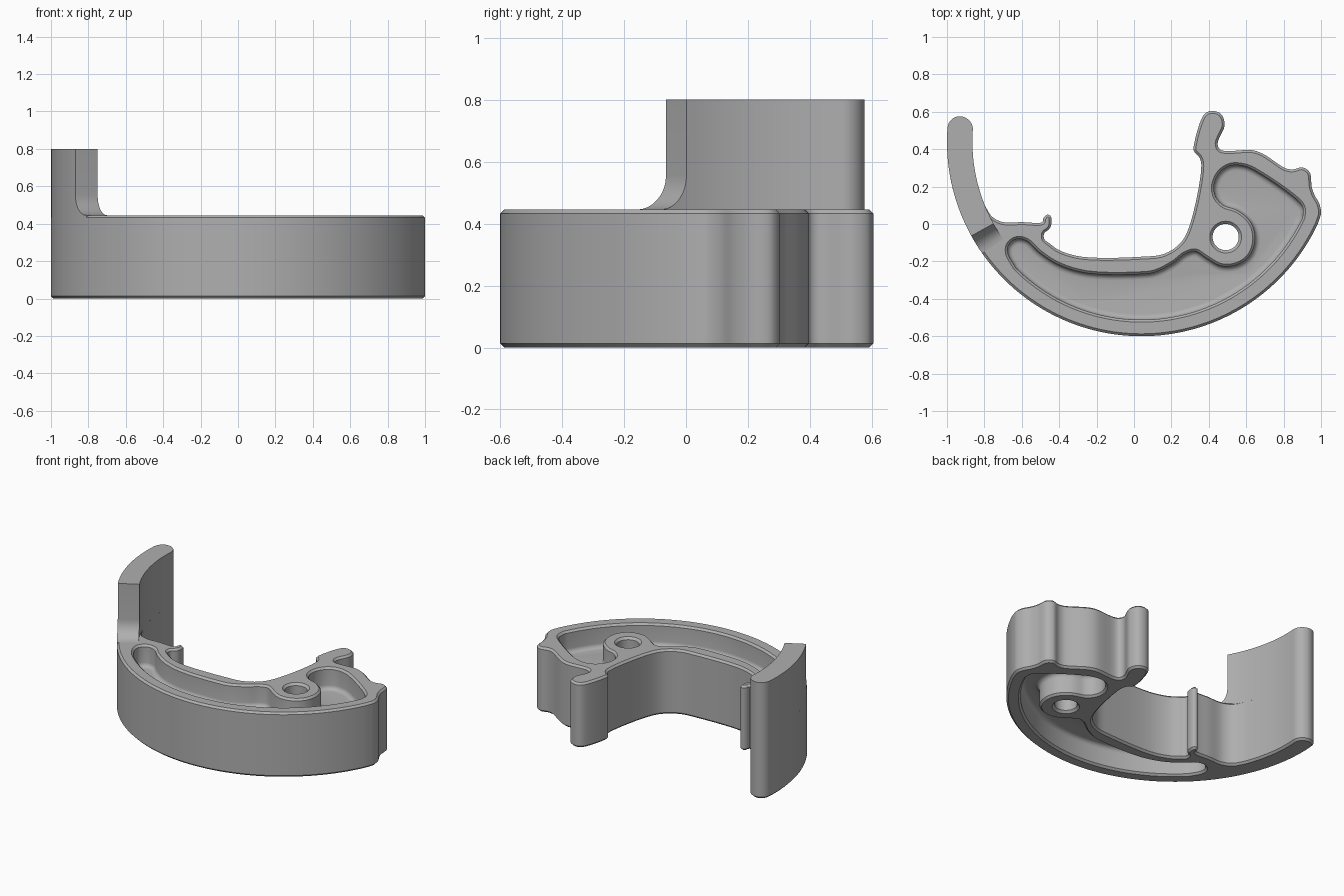
import bpy, bmesh
from math import sin, cos, pi, radians
from mathutils import Vector

cube = bpy.data.objects.get("Cube")
if cube:
    bpy.data.objects.remove(cube, do_unlink=True)

grey = bpy.data.materials.new("plain grey")
grey.use_nodes = True
tone = (0.43, 0.43, 0.43, 1)
grey.diffuse_color = tone
grey.node_tree.nodes["Principled BSDF"].inputs["Base Color"].default_value = tone

CENTRE = Vector((0.04, 0.44))      # centre of the large outer curve
R_OUT, R_IN = 1.04, 0.904          # arm outer and inner radius
R_MID, R_TIP = (R_OUT + R_IN) / 2, (R_OUT - R_IN) / 2
BODY_TOP, ARM_TOP, CHAMFER = 0.445, 0.8, 0.013
TIP, ARM_END = -184, -151          # arm end angles in degrees


def polar(angle, radius):
    a = radians(angle)
    return CENTRE + Vector((cos(a), sin(a))) * radius


def arc(a0, a1, radius, steps):
    return [polar(a0 + (a1 - a0) * i / steps, radius) for i in range(steps + 1)]


def spline(points, steps=5):
    """Centripetal curve through the points."""
    p = [Vector(q) for q in points]
    p = [2 * p[0] - p[1]] + p + [2 * p[-1] - p[-2]]
    out = []
    for a, b, c, d in zip(p, p[1:], p[2:], p[3:]):
        da, db, dc = [(v - u).length ** 0.5 for u, v in ((a, b), (b, c), (c, d))]
        m1 = ((b - a) / da - (c - a) / (da + db) + (c - b) / db) * db
        m2 = ((c - b) / db - (d - b) / (db + dc) + (d - c) / dc) * db
        for i in range(steps):
            t = i / steps
            out.append(b + m1 * t + (3 * (c - b) - 2 * m1 - m2) * t ** 2
                       + (2 * (b - c) + m1 + m2) * t ** 3)
    return out + [p[-2]]


def clean(loop):
    """Drop doubled points and wind the loop counter-clockwise."""
    loop = [p for i, p in enumerate(loop) if (p - loop[i - 1]).length > 0.001]
    area = sum(loop[i - 1].cross(p) for i, p in enumerate(loop))
    return loop if area > 0 else loop[::-1]


def inset(loop, amount):
    out = []
    for i, p in enumerate(loop):
        e = (p - loop[i - 1]).normalized() + (loop[(i + 1) % len(loop)] - p).normalized()
        e.normalize()
        out.append(p + Vector((-e.y, e.x)) * amount)
    return out


def finish(name, bm):
    bmesh.ops.recalc_face_normals(bm, faces=bm.faces)
    mesh = bpy.data.meshes.new(name)
    bm.to_mesh(mesh)
    bm.free()
    mesh.materials.append(grey)
    obj = bpy.data.objects.new(name, mesh)
    bpy.context.collection.objects.link(obj)
    return obj


def skin(name, rings):
    """Join equal rings of points into a closed solid."""
    bm = bmesh.new()
    rows = [[bm.verts.new(p) for p in ring] for ring in rings]
    for lo, hi in zip(rows, rows[1:]):
        for i in range(len(lo)):
            bm.faces.new((lo[i - 1], lo[i], hi[i], hi[i - 1]))
    bm.faces.new(rows[0])
    bm.faces.new(rows[-1])
    return finish(name, bm)


def loft(name, loop, layers):
    loop = clean(loop)
    return skin(name, [[(p.x, p.y, z) for p in inset(loop, d)] for d, z in layers])


def smooth(obj):
    bpy.ops.object.select_all(action="DESELECT")
    obj.select_set(True)
    bpy.context.view_layer.objects.active = obj
    bpy.ops.object.shade_smooth_by_angle(angle=radians(32))


# Columns of the arm: angle, inner radius, outer radius, height
columns = []
for i in range(9):
    t = radians(2 + 88 * i / 8)
    angle = TIP - (R_TIP * cos(t) / R_MID) * 180 / pi
    columns.append((angle, R_MID - R_TIP * sin(t), R_MID + R_TIP * sin(t), ARM_TOP))
tip = columns[:]

# Body outline: outer sweep, arm tip, inner arm, then the inner edge
outline = arc(-25, TIP, R_OUT, 80)
outline += [polar(a, ro) for a, ri, ro, z in tip[::-1]]
outline += [polar(a, ri) for a, ri, ro, z in tip]
outline += arc(TIP, -158, R_IN, 12)
outline += spline([
    polar(-158, R_IN), (-.76, .04), (-.7, .01), (-.6, .01), (-.49, .01),
    (-.485, .03), (-.465, .05), (-.444, .04), (-.444, -.01), (-.457, -.03),
    (-.48, -.05), (-.48, -.08), (-.45, -.105), (-.4, -.14), (-.28, -.175),
    (.04, -.175), (.16, -.16), (.25, -.1), (.3, 0), (.36, .31), (.35, .355),
    (.32, .39), (.32, .42), (.36, .56), (.385, .595), (.42, .605), (.465, .588),
    (.485, .53), (.447, .43), (.465, .395), (.63, .395), (.69, .375),
    (.81, .298), (.85, .292), (.9, .303), (.94, .275), (.95, .2), (.965, .155),
    (.99, .11), (1, .06), polar(-25, R_OUT)])
body = loft("curved_body", outline, [
    (CHAMFER, 0), (0, CHAMFER), (0, BODY_TOP - CHAMFER), (CHAMFER, BODY_TOP)])

# Pocket outline, wrapping around the round boss
pocket = arc(-25, -135, .965, 60)
pocket += spline([
    polar(-135, .965), (-.685, -.165), (-.685, -.115), (-.655, -.078),
    (-.615, -.066), (-.565, -.08), (-.5, -.14), (-.4, -.205), (-.25, -.25),
    (.04, -.255), (.11, -.245), (.2, -.2), (.27, -.148), (.33, -.133),
    (.4, -.175), (.47, -.212), (.55, -.205), (.61, -.16), (.635, -.08),
    (.615, 0), (.55, .06), (.47, .09), (.425, .14), (.415, .21), (.45, .285),
    (.515, .325), (.6, .32), (.69, .275), (.89, .13), (.915, .09),
    polar(-25, .965)])
DEPTH, FILLET = 0.15, 0.03
floor = BODY_TOP - DEPTH
layers = [(-.012, BODY_TOP + .012), (CHAMFER, BODY_TOP - CHAMFER)]
for i in range(6):
    t = i / 5 * pi / 2
    layers.append((CHAMFER + FILLET * (1 - cos(t)), floor + FILLET * (1 - sin(t))))

hole = [Vector((.49, -.07)) + Vector((cos(a), sin(a))) * .07
        for a in (2 * pi * i / 48 for i in range(48))]
cutters = [
    loft("top_pocket_cutter", pocket, layers),
    loft("bottom_pocket_cutter", pocket, [(d, BODY_TOP - z) for d, z in layers]),
    loft("pivot_hole_cutter", hole, [
        (-.02, -.005), (0, .015), (0, BODY_TOP - .015), (-.02, BODY_TOP + .005)])]

for cutter in cutters:
    cutter.hide_render = True
    mod = body.modifiers.new("cut", "BOOLEAN")
    mod.operation, mod.solver, mod.object = "DIFFERENCE", "EXACT", cutter
    bpy.context.view_layer.objects.active = body
    bpy.ops.object.modifier_apply(modifier=mod.name)
for cutter in cutters:
    bpy.data.objects.remove(cutter, do_unlink=True)
smooth(body)

# Tall arm, rising from the body and ending in a concave fillet
sweep = .11
columns += [(TIP + (ARM_END - TIP) * i / 16, R_IN, R_OUT, ARM_TOP) for i in range(1, 17)]
for i in range(9):
    t = i / 8 * pi / 2
    angle = ARM_END + .01 + sweep * (1 - cos(t)) / R_OUT * 180 / pi
    columns.append((angle, R_IN, R_OUT, BODY_TOP + sweep * (1 - sin(t))))
base = BODY_TOP - CHAMFER
rings = []
for angle, ri, ro, top in columns:
    inner, outer = polar(angle, ri), polar(angle, ro)
    rings.append([(*outer, base), (*outer, top), (*inner, top), (*inner, base)])
smooth(skin("tall_arm", rings))
